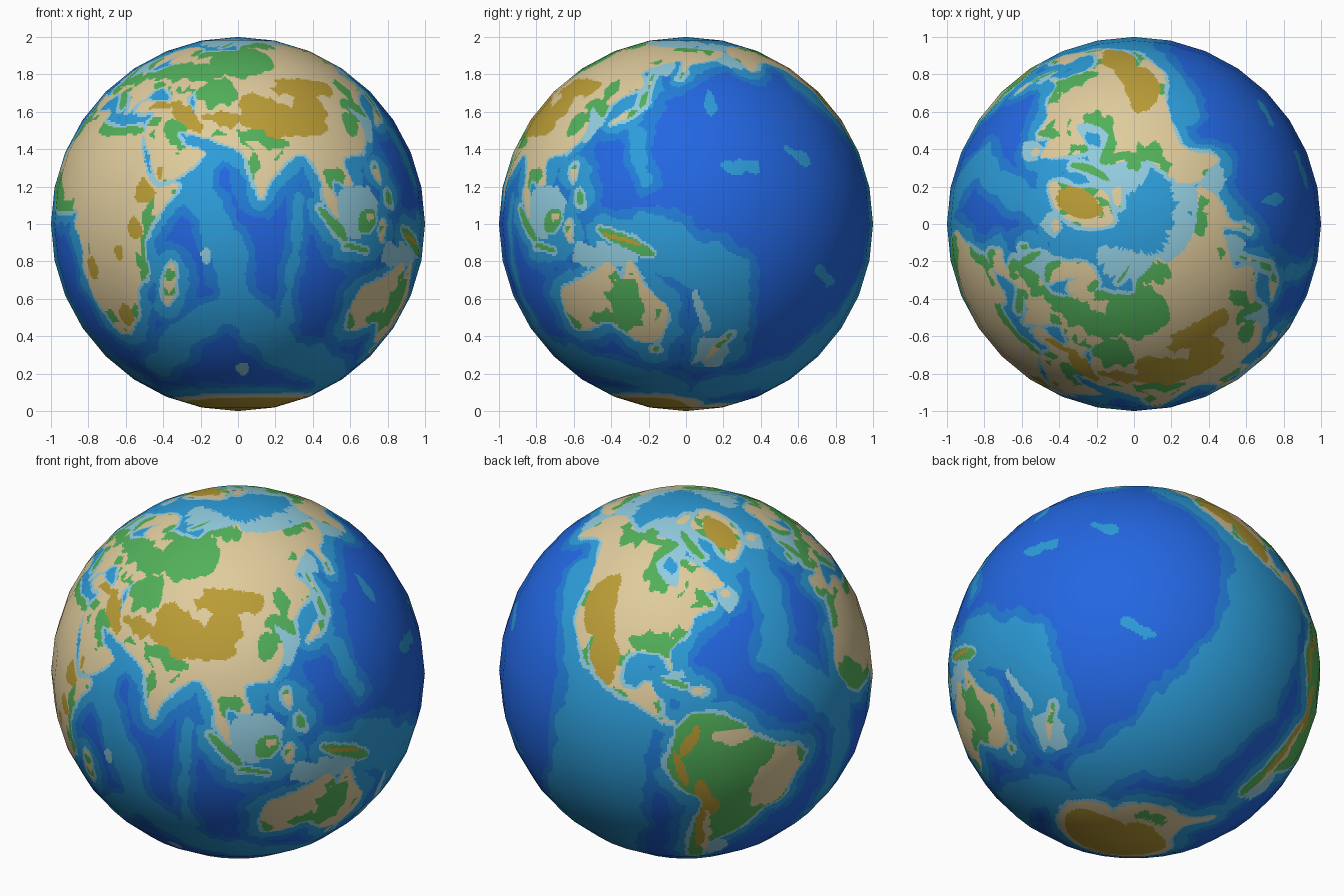
import bpy, math
from mathutils import Vector, noise, kdtree

if "Cube" in bpy.data.objects:
    bpy.data.objects.remove(bpy.data.objects["Cube"])

SEG, RING, SUB = 32, 16, 17            # coarse ball facets, and paint cells per facet
W, H = SEG * SUB, RING * SUB
S = 360 / W                            # degrees per cell
LON0 = 70                              # longitude facing the front
DEEP, BLUE, MID, PALE, GREEN, TAN, BROWN = range(7)
SEA, LAND = (DEEP, BLUE, MID, PALE), (GREEN, TAN, BROWN)
COLOURS = {"deep_ocean_blue": (35, 103, 226), "ocean_blue": (34, 126, 218), "mid_sea_blue": (45, 157, 218),
           "shelf_pale_blue": (146, 204, 223), "lowland_green": (82, 176, 90), "upland_tan": (223, 203, 156),
           "mountain_brown": (186, 156, 54)}
grid = [[MID] * W for _ in range(H)]


def area(mat, over, *pts, wob=0.6):
    """Paint inside a smooth closed outline of (lon, lat) points, with a little natural wobble."""
    curve, n = [], len(pts)
    for i in range(n):
        a, b, c, d = (Vector(pts[(i + k) % n]) for k in (-1, 0, 1, 2))
        for k in range(8):
            t = k / 8
            p = b + 0.5 * t * (c - a + t * (2 * a - 5 * b + 4 * c - d + t * (3 * (b - c) + d - a)))
            v = noise.noise_vector(Vector((p.x, p.y, 0)) * 0.25)
            curve.append((p.x + v.x * wob, p.y + v.y * wob))
    for r in range(H):
        lat = 90 - (r + 0.5) * S
        xs = sorted(x0 + (lat - y0) / (y1 - y0) * (x1 - x0)
                    for (x0, y0), (x1, y1) in zip(curve, curve[1:] + curve[:1]) if (y0 > lat) != (y1 > lat))
        for a, b in zip(xs[::2], xs[1::2]):
            for c in range(math.ceil((a - LON0) / S - 0.5), math.ceil((b - LON0) / S - 0.5)):
                if grid[r][c % W] in over:
                    grid[r][c % W] = mat


def blob(mat, over, lon, lat, rx, ry, tilt=0, wob=2.5):
    """Paint a tilted, ragged oval."""
    ct, st = math.cos(math.radians(tilt)), math.sin(math.radians(tilt))
    ring = [(rx * math.cos(k * math.pi / 8), ry * math.sin(k * math.pi / 8)) for k in range(16)]
    area(mat, over, *[(lon + x * ct - y * st, lat + x * st + y * ct) for x, y in ring], wob=min(wob, rx, ry))


def direction(lon, lat):
    la, d = math.radians(lat), math.radians(lon - LON0)
    return Vector((math.cos(la) * math.sin(d), -math.cos(la) * math.cos(d), math.sin(la)))


def tree(points):
    t = kdtree.KDTree(len(points))
    for i, p in enumerate(points):
        t.insert(p, i)
    t.balance()
    return t


def ridge(width, *pts):
    line = [direction(*Vector(a).lerp(Vector(b), k / 30)) for a, b in zip(pts, pts[1:]) for k in range(31)]
    return width, tree(line)


# continents
area(TAN, SEA, (-6, 36), (10, 37), (11, 33.5), (20, 31), (33, 31), (37, 21), (43, 11.5), (51, 12), (40, -4), (40, -15),
     (35, -20), (33, -27), (27, -34), (19, -34.5), (12, -17), (13, -8), (9, 0), (9, 4.3), (-8, 4.5), (-17, 14), (-16, 21),
     (-10, 30))
area(TAN, SEA, (-9, 37), (-9, 43), (-1, 43.5), (-4, 48), (8, 54), (20, 54.5), (30, 60), (42, 66), (68, 68), (75, 73), (103, 77),
     (112, 74), (140, 72), (178, 69), (190, 66), (178, 62), (163, 59), (157, 51), (157, 61), (137, 55), (140, 48), (128, 40),
     (127, 35), (119, 39), (122, 31), (116, 23), (107, 20), (109, 12), (101, 13), (103, 2), (98, 8), (97, 16), (91, 22),
     (81, 15), (77.5, 8), (73, 20), (67, 25), (49, 30), (51, 25), (59, 22), (45, 13), (35, 28), (36, 36.5), (27, 37),
     (28, 41), (41, 41.5), (38, 46), (30, 46), (28, 42), (24, 40), (22.5, 37), (19, 42), (13, 45), (18, 40), (16, 38),
     (9, 44), (3, 42.5), (-2, 37))
area(TAN, SEA, (6, 58), (5, 62), (15, 69), (26, 71), (40, 67), (29, 60), (22, 61), (24, 65.5), (18, 61), (14, 56))
area(TAN, SEA, (-167, 65.7), (-156, 71), (-128, 70), (-82, 69), (-94, 60), (-80, 52), (-78, 62), (-65, 59), (-56, 52), (-66, 50),
     (-62, 46), (-70, 43), (-76, 36), (-81, 31), (-80, 25.5), (-84, 30), (-96, 29), (-97, 20), (-92, 18.5), (-87, 21),
     (-83.5, 14), (-83, 10), (-78, 8.5), (-95, 16), (-106, 21), (-113, 31), (-110, 23), (-121, 35), (-124, 46), (-135, 58),
     (-148, 60), (-162, 55), (-164, 61))
area(GREEN, SEA, (-77, 8), (-72, 12), (-61, 10), (-50, 1), (-35, -6), (-39, -15), (-41, -22), (-48, -26), (-58, -36), (-65, -42),
     (-67, -54), (-74, -51), (-72, -30), (-70, -19), (-76, -14), (-81, -5), (-79, 2))
area(TAN, SEA, (114, -22), (115.5, -34.5), (131, -31.5), (140, -38), (149, -38), (153.5, -28), (146, -19), (142, -11),
     (139, -17), (135, -12), (129, -15), (122, -18))
area(TAN, SEA, (-45, 60), (-22, 70), (-15, 81), (-35, 83.5), (-68, 78), (-53, 69))
area(TAN, SEA, (-180, -78), (-130, -75), (-78, -73), (-60, -64), (-62, -75), (-30, -77), (0, -70), (55, -66.5), (140, -66.5),
     (170, -72), (180, -78), (180, -95), (-180, -95))
# islands
for mat, *isle in [(GREEN, 141, -5.5, 10, 2, -25), (GREEN, 114, 1, 4.5, 3.5, 40), (GREEN, 101, 0, 7.5, 1.6, -45),
                   (GREEN, 110, -7.3, 5, .8, -10), (TAN, 121, -2, 1.2, 3.5), (TAN, 121, 16, 1.2, 2.5),
                   (GREEN, 125, 8, 1.5, 2.2, 20), (TAN, 136, 35, 5, 1.2, 30), (TAN, 142, 41.5, 1.6, 3.5, -10),
                   (TAN, 143, 50, .8, 3.5), (TAN, 47, -19, 2, 7, -14), (TAN, 173, -41, 7, 1.2, 50), (TAN, 147, -42, 1.5, 1.2),
                   (GREEN, -2, 54, 2.2, 4.5, 15), (GREEN, -8, 53, 1.6, 1.6), (TAN, -19, 65, 5, 1.3),
                   (GREEN, -72, 68.5, 11, 2.2, -33), (TAN, -78, 80, 12, 2.2, 10), (GREEN, -110, 71.5, 7, 1.8),
                   (GREEN, -79, 21.5, 5, .8, -15), (TAN, -71, 19, 2.5, .8), (GREEN, 59, 74, 6, 1, 30), (TAN, -56, 49, 2, 1.6)]:
    blob(mat, SEA, *isle, wob=.6)
# inland and narrow seas
blob(MID, LAND, 51, 41.5, 2, 5, 10)
blob(PALE, LAND, 38.5, 20.5, 1.2, 9, 28, .3)
blob(PALE, LAND, 52, 27, 4, 1.2, -35, .3)

# sea depth from distance to coasts and to undersea ridges
dirs = [[direction(LON0 + (c + 0.5) * S, 90 - (r + 0.5) * S) for c in range(W)] for r in range(H)]
coast = tree([dirs[r][c] for r in range(1, H - 1) for c in range(W) if grid[r][c] in LAND and
              min(grid[r][c - 1], grid[r][(c + 1) % W], grid[r - 1][c], grid[r + 1][c]) < GREEN])
ridges = [ridge(5, (-30, 60), (-42, 28), (-18, 0), (-14, -40), (0, -54)),
          ridge(5, (56, 14), (67, -10), (68, -25), (30, -50)), ridge(6, (68, -25), (90, -44), (150, -60)),
          ridge(1.5, (89, 8), (87, -30)), ridge(16, (-100, 15), (-108, -25), (-125, -48)), ridge(6, (-112, 22), (-132, 48)),
          ridge(7, (-125, -50), (-180, -62)), ridge(8, (150, -5), (173, -16), (174, -42)), ridge(2, (140, 33), (147, 12))]
MID_TO, BLUE_TO = 4.3, 7.2
for r in range(H):
    lat = 90 - (r + 0.5) * S
    for c in range(W):
        v = dirs[r][c]
        d = math.degrees(coast.find(v)[2])
        n = noise.noise(v * 7) + 0.5 * noise.noise(v * 17)
        if grid[r][c] in LAND:
            if d < 3 and n > 0.2 and lat > -60:
                grid[r][c] = GREEN if grid[r][c] == TAN else grid[r][c]
            continue
        shelf = d < 1.3 + n
        for w, t in ridges:
            d = min(d, max(2, math.degrees(t.find(v)[2]) - w + MID_TO))
        d += 2.3 * n
        grid[r][c] = PALE if shelf else MID if d < MID_TO or lat > 62 else BLUE if d < BLUE_TO else DEEP

# wide shallow shelves and sea mounts
for s in [(60, 77, 45, 5), (140, 75, 45, 4), (190, 71, 18, 4), (-95, 72, 32, 9), (-84, 60, 9, 7), (188, 61, 11, 4, -15),
          (147, 57, 8, 4), (123, 33, 5, 7), (110, 4, 10, 8), (133, -10, 12, 4), (2, 56, 8, 5), (-55, 47, 5, 4), (-62, -47, 5, 7),
          (171, -44, 8, 6), (165, -28, 2, 8, 20), (72, -51, 3, 3), (60, -10, 1.5, 3), (-20, 64, 9, 3), (-78, 24, 3, 2)]:
    blob(PALE, SEA, *s)
for s in [(200, 21, 6, 2, -30), (170, 40, 2, 5), (178, 18, 7, 2), (-148, -16, 6, 2, -30), (-84, 60, 4, 2.5)]:
    blob(MID, SEA, *s)

# lowlands
for s in [(72, 62, 20, 10), (42, 55, 25, 5), (61, 45, 9, 6), (50, 66, 18, 3), (98, 73, 12, 3), (8, 51, 10, 2.5),
          (48, 29, 3, 7, 40), (79, 27, 10, 2.5, -15), (116, 33, 4, 5), (124, 46, 4, 4), (103, 14, 4, 4), (25, 30, 9, 1.5),
          (-9, 10, 10, 5, -35), (40, -6, 1.6, 15, -8), (139, -25, 6, 9), (130, -30, 7, 2.5), (-86, 33, 11, 3.5),
          (-92, 57, 7, 7), (-122, 67, 10, 3), (-115, -80, 35, 2)]:
    blob(GREEN, LAND, *s)
# southern uplands
for s in [(-60, 4, 7, 2), (-45, -13, 8, 12, -25), (-67, -37, 2, 15, 8), (115, 2, 2, 2)]:
    blob(TAN, LAND, *s)
# mountains
for s in [(87, 34, 17, 6, -5), (99, 39, 7, 9), (78, 40, 7, 4), (100, 47, 16, 4), (50, 35, 8, 3, -35), (64, 34, 7, 3),
          (40, 39.5, 8, 2), (39, 10, 3, 4.5), (36, -2, 2, 4), (27, -29, 3, 3.5), (16, -14, 2, 3), (44, 16, 1, 2),
          (30, -8, 2, 2), (-113, 43, 7, 10, 20), (-106, 31, 5, 14, 20), (-74, 3, 1.5, 6, -30), (-77, -6, 1.6, 7, 20),
          (-68, -18, 3.5, 7, 20), (-70, -34, 1.6, 12), (-41, 72, 14, 8, 5), (140, -4.7, 7, .8, -18)]:
    blob(BROWN, LAND, *s)
area(BROWN, LAND, (-180, -85), (-60, -83), (-20, -77), (0, -73), (60, -69), (140, -69), (162, -77), (180, -85),
     (180, -95), (-180, -95))


# the ball: coarse flat facets, each split into paint cells
def vertex(r, c):
    i, j = r // SUB, c // SUB
    a, b, e, f = (direction(LON0 + 360 / SEG * (j + q), 90 - 180 / RING * (i + p)) for p in (0, 1) for q in (0, 1))
    v = c % SUB / SUB
    return a.lerp(b, v).lerp(e.lerp(f, v), r % SUB / SUB)


verts = [vertex(r, c) for r in range(1, H) for c in range(W)] + [Vector((0, 0, 1)), Vector((0, 0, -1))]
north, south = len(verts) - 2, len(verts) - 1
faces = []
for r in range(H):
    a, b = (r - 1) * W, r * W
    for c in range(W):
        e = (c + 1) % W
        faces.append((north, b + c, b + e) if r == 0 else (a + c, south, a + e) if r == H - 1
                     else (a + c, b + c, b + e, a + e))
me = bpy.data.meshes.new("globe")
me.from_pydata([v + Vector((0, 0, 1)) for v in verts], [], faces)
for name, rgb in COLOURS.items():
    m = bpy.data.materials.new(name)
    m.diffuse_color = [((v / 255 + 0.055) / 1.055) ** 2.4 for v in rgb] + [1]
    m.use_nodes = True
    m.node_tree.nodes["Principled BSDF"].inputs["Base Color"].default_value = m.diffuse_color
    me.materials.append(m)
me.polygons.foreach_set("material_index", sum(grid, []))
me.shade_smooth()
me.normals_split_custom_set_from_vertices([v.normalized() for v in verts])
me.update()
bpy.context.collection.objects.link(bpy.data.objects.new("globe", me))
